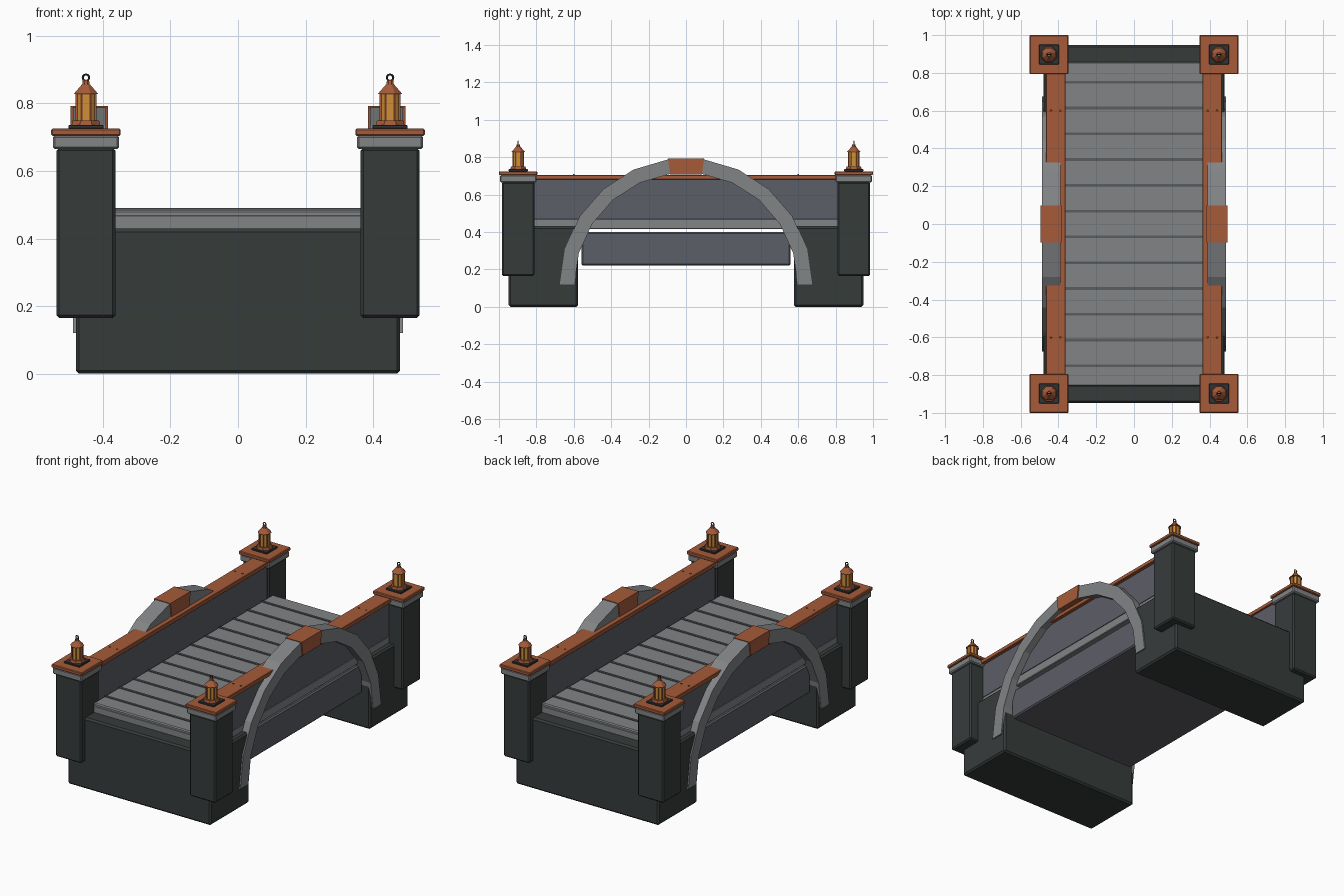
import bpy, bmesh
from math import sin, cos, pi
from mathutils import Matrix, Vector

cube = bpy.data.objects.get("Cube")
if cube:
    bpy.data.objects.remove(cube, do_unlink=True)


def material(name, rgb):
    m = bpy.data.materials.new(name)
    m.use_nodes = True
    m.diffuse_color = (*rgb, 1)
    m.node_tree.nodes["Principled BSDF"].inputs["Base Color"].default_value = (*rgb, 1)
    return m


DARK = material("dark stone", (0.037, 0.045, 0.044))
GREY = material("light stone", (0.22, 0.23, 0.235))
SLATE = material("slate panel", (0.108, 0.112, 0.135))
SEAM = material("seam grey", (0.10, 0.107, 0.112))
COPPER = material("copper", (0.38, 0.105, 0.042))
AMBER = material("amber glass", (0.62, 0.28, 0.04))
IRON = material("dark iron", (0.03, 0.033, 0.035))


def finish(name, bm, mat):
    bmesh.ops.recalc_face_normals(bm, faces=bm.faces)
    me = bpy.data.meshes.new(name)
    bm.to_mesh(me)
    bm.free()
    me.materials.append(mat)
    ob = bpy.data.objects.new(name, me)
    bpy.context.collection.objects.link(ob)
    return ob


def box(name, mat, x, y, z, bevel=0.0):
    """Box from (min, max) ranges with an optional chamfer."""
    bm = bmesh.new()
    size = [r[1] - r[0] for r in (x, y, z)]
    mid = [(r[0] + r[1]) / 2 for r in (x, y, z)]
    bmesh.ops.create_cube(bm, size=1, matrix=Matrix.Translation(mid) @ Matrix.Diagonal((*size, 1)))
    if bevel:
        bmesh.ops.bevel(bm, geom=bm.edges[:], offset=bevel, segments=1, affect='EDGES')
    return finish(name, bm, mat)


def block(name, mat, cx, cy, half, z, bevel=0.0):
    """Square block around a centre."""
    return box(name, mat, (cx - half, cx + half), (cy - half, cy + half), z, bevel)


def prism(name, mat, cx, cy, z0, z1, r0, r1, sides=8):
    """Low-sided cylinder or cone."""
    bm = bmesh.new()
    place = Matrix.Translation((cx, cy, (z0 + z1) / 2)) @ Matrix.Rotation(pi / sides, 4, 'Z')
    bmesh.ops.create_cone(bm, cap_ends=True, segments=sides, radius1=r0, radius2=r1,
                          depth=z1 - z0, matrix=place)
    return finish(name, bm, mat)


def arch_run(name, mat, steps, x, r_in, r_out):
    """Run of straight arch stones over consecutive steps of the half circle."""
    bm = bmesh.new()
    rings = []
    for s in steps:
        a = pi * s / 11
        rings.append([bm.verts.new((px, -r * cos(a), 0.12 + r * sin(a)))
                      for px, r in ((x[0], r_in), (x[1], r_in), (x[1], r_out), (x[0], r_out))])
    for a, b in zip(rings, rings[1:]):
        for i in range(4):
            j = (i + 1) % 4
            bm.faces.new((a[i], a[j], b[j], b[i]))
    bm.faces.new(rings[0])
    bm.faces.new(rings[-1])
    return finish(name, bm, mat)


def ring(name, mat, centre, major, minor, n=12, m=6):
    """Small upright ring facing the front."""
    bm = bmesh.new()
    loops = []
    for i in range(n):
        a = 2 * pi * i / n
        loops.append([bm.verts.new(Vector(centre) + Vector((
            (major + minor * cos(b)) * cos(a), minor * sin(b), (major + minor * cos(b)) * sin(a))))
            for b in (2 * pi * k / m for k in range(m))])
    for i in range(n):
        p, q = loops[i], loops[(i + 1) % n]
        for k in range(m):
            bm.faces.new((p[k], p[(k + 1) % m], q[(k + 1) % m], q[k]))
    return finish(name, bm, mat)


def lantern(cx, cy, tag):
    block("lantern_foot_" + tag, IRON, cx, cy, 0.052, (0.725, 0.736), 0.002)
    prism("lantern_base_" + tag, COPPER, cx, cy, 0.736, 0.75, 0.046, 0.042)
    prism("lantern_glass_" + tag, AMBER, cx, cy, 0.75, 0.83, 0.03, 0.03)
    for i in range(8):
        a = pi / 8 + i * pi / 4
        block(f"lantern_bar_{tag}_{i}", COPPER, cx + 0.03 * cos(a), cy + 0.03 * sin(a),
              0.003, (0.75, 0.83))
    prism("lantern_roof_" + tag, COPPER, cx, cy, 0.828, 0.856, 0.039, 0.013)
    prism("lantern_finial_" + tag, COPPER, cx, cy, 0.856, 0.869, 0.012, 0.01)
    ring("lantern_ring_" + tag, IRON, (cx, cy, 0.876), 0.0095, 0.003)


# Deck slab and plank seams
box("deck_slab", GREY, (-0.445, 0.445), (-0.86, 0.86), (0.415, 0.47), 0.004)
box("deck_planks", GREY, (-0.37, 0.37), (-0.858, 0.858), (0.46, 0.485), 0.006)
for i in range(12):
    y = (i - 5.5) * 0.1365
    box(f"plank_seam_{i}", SEAM, (-0.365, 0.365), (y - 0.007, y + 0.007), (0.483, 0.49))

# Girder under the deck
box("girder", SLATE, (-0.44, 0.44), (-0.56, 0.56), (0.22, 0.40), 0.008)

for sy, end in ((-1, "front"), (1, "back")):
    # Abutments
    box("abutment_" + end, DARK, (-0.48, 0.48), sorted((sy * 0.577, sy * 0.948)), (0, 0.43), 0.01)
    # Corner posts with caps and lanterns
    for sx, side in ((-1, "right"), (1, "left")):
        tag = f"{end}_{side}"
        cx, cy = sx * 0.45, sy * 0.897
        block("post_" + tag, DARK, cx, cy, 0.087, (0.165, 0.668), 0.008)
        block("post_collar_" + tag, GREY, cx, cy, 0.098, (0.665, 0.705), 0.006)
        block("post_cap_" + tag, COPPER, cx, cy, 0.103, (0.704, 0.725), 0.004)
        lantern(cx, cy, tag)

for sx, side in ((-1, "right"), (1, "left")):
    # Parapet with copper rail
    box("parapet_" + side, SLATE, sorted((sx * 0.372, sx * 0.445)), (-0.82, 0.82), (0.47, 0.685))
    box("rail_" + side, COPPER, sorted((sx * 0.362, sx * 0.465)), (-0.82, 0.82), (0.68, 0.705), 0.003)
    for i, y in enumerate((-0.6, 0.6)):
        for j, x in enumerate((0.39, 0.44)):
            prism(f"rivet_{side}_{i}_{j}", COPPER, sx * x, y, 0.703, 0.709, 0.006, 0.004)
    # Side arch with copper keystone
    span = sorted((sx * 0.39, sx * 0.488))
    arch_run("arch_front_" + side, GREY, range(0, 6), span, 0.597, 0.675)
    arch_run("arch_back_" + side, GREY, range(6, 12), span, 0.597, 0.675)
    arch_run("keystone_" + side, COPPER, (5, 6), sorted((sx * 0.385, sx * 0.495)), 0.593, 0.679)
